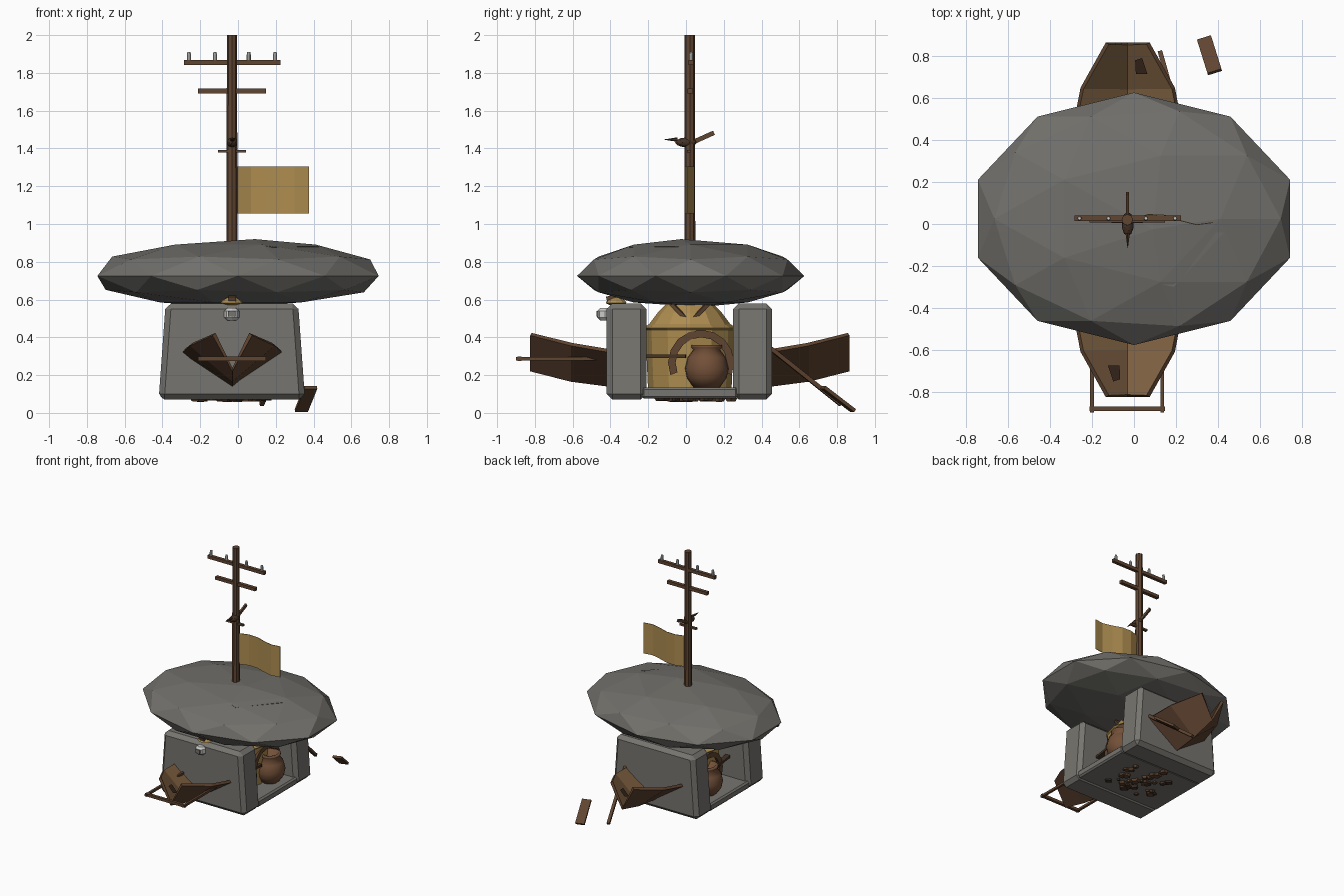
import bpy, bmesh, math, random
from mathutils import Vector, Matrix

cube = bpy.data.objects.get("Cube")
if cube:
    bpy.data.objects.remove(cube)
random.seed(4)
CX, CY = -0.03, 0.02


def material(name, rgb):
    m = bpy.data.materials.new(name)
    m.use_nodes = True
    m.diffuse_color = (*rgb, 1)
    bsdf = next(n for n in m.node_tree.nodes if n.type == "BSDF_PRINCIPLED")
    bsdf.inputs["Base Color"].default_value = (*rgb, 1)
    return m


ROOF = material("roof_stone", (0.165, 0.16, 0.145))
WALL = material("wall_stone", (0.185, 0.177, 0.16))
WOOD = material("brown_wood", (0.115, 0.058, 0.03))
DARK = material("dark_wood", (0.06, 0.032, 0.018))
PLANK = material("plank_tan", (0.24, 0.135, 0.06))
STRAW = material("straw_yellow", (0.42, 0.265, 0.08))
CLAY = material("clay", (0.17, 0.08, 0.04))
WHITE = material("pale_glass", (0.6, 0.6, 0.58))


def finish(name, bm, mat, smooth=False):
    me = bpy.data.meshes.new(name)
    bm.to_mesh(me)
    bm.free()
    me.materials.append(mat)
    for p in me.polygons:
        p.use_smooth = smooth
    ob = bpy.data.objects.new(name, me)
    bpy.context.collection.objects.link(ob)
    return ob


def block(name, x, y, z, mat, bevel=0, taper=1):
    """Box from ranges, top scaled along x by taper."""
    bm = bmesh.new()
    bmesh.ops.create_cube(bm, size=1)
    mid = [(r[0] + r[1]) / 2 for r in (x, y, z)]
    for v in bm.verts:
        k = taper if v.co.z > 0 else 1
        v.co = Vector((v.co.x * (x[1] - x[0]) * k, v.co.y * (y[1] - y[0]),
                       v.co.z * (z[1] - z[0]))) + Vector(mid)
    if bevel:
        bmesh.ops.bevel(bm, geom=bm.edges[:], offset=bevel, segments=1, affect="EDGES")
    return finish(name, bm, mat)


def beam(name, a, b, w, h, mat):
    """Plank from a to b."""
    a, b = Vector(a), Vector(b)
    d = (b - a).normalized()
    side = d.cross(Vector((0, 0, 1))).normalized()
    up = side.cross(d)
    rot = Matrix((side, d, up)).transposed().to_4x4()
    bm = bmesh.new()
    bmesh.ops.create_cube(bm, size=1)
    bm.transform(Matrix.Translation((a + b) / 2) @ rot @ Matrix.Diagonal((w, (b - a).length, h, 1)))
    return finish(name, bm, mat)


def lathe(name, profile, loc, sides, mat, smooth=False):
    """Closed solid of revolution from (radius, height) pairs."""
    bm = bmesh.new()
    rings = [[bm.verts.new((loc[0] + r * math.cos(math.tau * i / sides),
                            loc[1] + r * math.sin(math.tau * i / sides), loc[2] + z))
              for i in range(sides)] for r, z in profile]
    for lo, hi in zip(rings, rings[1:]):
        for i in range(sides):
            j = (i + 1) % sides
            bm.faces.new((lo[i], lo[j], hi[j], hi[i]))
    bm.faces.new(rings[0][::-1])
    bm.faces.new(rings[-1])
    return finish(name, bm, mat, smooth)


def sheet(name, verts, faces, mat):
    bm = bmesh.new()
    vs = [bm.verts.new(v) for v in verts]
    for f in faces:
        bm.faces.new([vs[i] for i in f])
    return finish(name, bm, mat)


# Faceted boulder roof
bm = bmesh.new()
bmesh.ops.create_icosphere(bm, subdivisions=2, radius=1)
for v in bm.verts:
    z = v.co.z
    drop = 0.015 * (1 - abs(z))
    v.co = Vector((v.co.x * 0.783, v.co.y * 0.602 + 0.025, 0.74 + z * 0.18 - drop))
    if abs(z) > 0.99:
        v.co.x += 0.09 * z
        v.co.y -= 0.05 * z
finish("boulder_roof", bm, ROOF)

# Slab lying in the top of the roof
slab = sheet("roof_slab", [(0.43, -0.04, 0.882), (0.19, -0.3, 0.877), (0.14, -0.29, 0.885),
                           (0.08, -0.05, 0.905)], [(3, 2, 1, 0)], ROOF)
slab.modifiers.new("thickness", "SOLIDIFY").thickness = 0.012

# Stone end walls and floor
block("front_wall", (-0.42, 0.355), (-0.42, -0.21), (0.07, 0.58), WALL, 0.03, 0.905)
block("back_wall", (-0.42, 0.355), (0.25, 0.455), (0.07, 0.58), WALL, 0.03, 0.905)
block("floor", (-0.41, 0.345), (-0.235, 0.275), (0.075, 0.135), WALL, 0.012)

# Straw hut between the walls
lathe("straw_hut", [(0.22, 0.1), (0.235, 0.44), (0.245, 0.45), (0.215, 0.47), (0.17, 0.53),
                    (0.1, 0.6), (0.05, 0.64)], (CX, CY, 0), 12, STRAW)

# Arch, clay pot and plank on each open side
for side, label in ((1, "left"), (-1, "right")):
    x = CX + side * 0.2
    pts = []
    n = 10
    for i in range(n + 1):
        a = math.pi * (1.12 - 1.24 * i / n)
        for r in (0.135, 0.175):
            pts.append((x, 0.08 + r * math.cos(a), 0.265 + r * math.sin(a)))
    arch = sheet(label + "_arch", pts, [(2 * i, 2 * i + 1, 2 * i + 3, 2 * i + 2) for i in range(n)], WOOD)
    mod = arch.modifiers.new("thickness", "SOLIDIFY")
    mod.thickness, mod.offset = 0.07, 0
    lathe(label + "_pot", [(0.07, 0), (0.105, 0.05), (0.115, 0.1), (0.1, 0.16), (0.07, 0.2),
                           (0.08, 0.21), (0.08, 0.225), (0.06, 0.225), (0.05, 0.19)],
          (CX + side * 0.24, 0.11, 0.135), 20, CLAY, True)
    beam(label + "_broken_plank", (x, -0.21, 0.3), (x + side * 0.03, 0.0, 0.3), 0.04, 0.018, DARK)
    for k in (-1, 1):
        beam(label + "_roof_strut", (CX + side * 0.17, CY + k * 0.02, 0.5),
             (CX + side * 0.13, CY + k * 0.12, 0.6), 0.02, 0.02, WOOD)

# V-shaped hull ends poking through the walls: (distance, half width, rim, keel)
stations = [(0.4, 0.27, 0.315, 0.135), (0.63, 0.225, 0.355, 0.165), (0.845, 0.105, 0.41, 0.22)]
for s, label in ((-1, "front"), (1, "back")):
    verts, faces = [], []
    for d, w, rim, keel in stations:
        y = CY + s * d
        verts += [(CX - w, y, rim), (CX, y, keel), (CX + w, y, rim)]
    for i in (0, 3):
        for k in (0, 1):
            f = (i + k, i + k + 1, i + k + 4, i + k + 3)
            faces.append(f if s < 0 else f[::-1])
    hull = sheet(label + "_hull", verts, faces, WOOD)
    hull.data.materials.append(PLANK)
    mod = hull.modifiers.new("thickness", "SOLIDIFY")
    mod.thickness, mod.offset, mod.material_offset = 0.022, -1, 1
    # Patch seen on both faces of the planking
    L0, K0, L1, K1 = (Vector(verts[i]) for i in ((3, 4, 6, 7) if s < 0 else (5, 4, 8, 7)))

    def on_hull(u, v):
        return L0.lerp(L1, u).lerp(K0.lerp(K1, u), v)
    corners = [on_hull(u, v) for u, v in ((0.35, 0.4), (0.7, 0.4), (0.65, 0.65), (0.35, 0.7))]
    nrm = (corners[1] - corners[0]).cross(corners[3] - corners[0]).normalized()
    if nrm.z < 0:
        nrm = -nrm
    for off, mat, part in ((0.024, DARK, "inner"), (-0.002, PLANK, "outer")):
        sheet(f"{label}_{part}_patch", [c + nrm * off for c in corners], [(0, 1, 2, 3)], mat)

# Handle frame on the front hull
for x in (-0.2, 0.135):
    beam("handle_side", (x, -0.4, 0.287), (x, -0.9, 0.287), 0.018, 0.018, WOOD)
beam("handle_bar", (-0.212, -0.882, 0.287), (0.147, -0.882, 0.287), 0.022, 0.022, WOOD)

# Leaning pole and loose plank at the back
beam("leaning_stick", (0.23, 0.45, 0.34), (0.125, 0.82, 0.045), 0.022, 0.022, WOOD)
beam("loose_plank", (0.385, 0.725, 0.135), (0.335, 0.885, 0.012), 0.07, 0.018, WOOD)

# Lamp under the roof edge
lathe("lamp_shade", [(0.035, 0), (0.058, 0.012), (0.05, 0.025), (0.025, 0.04)], (CX - 0.003, -0.37, 0.57), 10, STRAW)
beam("lamp_bracket", (CX, -0.34, 0.62), (CX, -0.42, 0.6), 0.04, 0.03, WOOD)
lathe("lamp_bulb", [(0.025, 0), (0.04, 0.015), (0.04, 0.05), (0.025, 0.065)], (CX - 0.003, -0.43, 0.49), 8, WHITE)
block("lamp_face", (CX - 0.023, CX + 0.017), (-0.473, -0.465), (0.51, 0.54), WALL)

# Mast with cross arms and insulators
lathe("mast", [(0.03, 0), (0.027, 1.5)], (CX - 0.002, CY, 0.5), 8, WOOD)
block("upper_arm", (-0.285, 0.225), (0.014, 0.04), (1.842, 1.868), WOOD)
block("lower_arm", (-0.212, 0.147), (0.008, 0.036), (1.692, 1.717), WOOD)
for x in (-0.26, -0.122, 0.057, 0.196):
    lathe("insulator", [(0.011, 0), (0.011, 0.03), (0.008, 0.044)], (x, 0.027, 1.866), 8, WHITE)

# Bird on its perch
block("perch", (-0.107, 0.042), (0.005, 0.025), (1.378, 1.393), WOOD)
bm = bmesh.new()
bmesh.ops.create_icosphere(bm, subdivisions=2, radius=1)
bm.transform(Matrix.Translation((CX, 0.0, 1.432)) @ Matrix.Diagonal((0.029, 0.058, 0.026, 1)))
finish("bird_body", bm, DARK)
bm = bmesh.new()
bmesh.ops.create_cone(bm, cap_ends=True, segments=6, radius1=0.012, radius2=0.001, depth=0.07)
bm.transform(Matrix.Translation((CX, -0.08, 1.447)) @ Matrix.Rotation(math.pi / 2, 4, "X"))
finish("bird_beak", bm, DARK)
beam("bird_tail", (CX, 0.03, 1.43), (CX, 0.148, 1.483), 0.014, 0.024, WOOD)
for k in (-0.012, 0.012):
    beam("bird_leg", (CX + k, 0.005, 1.42), (CX + k, 0.014, 1.39), 0.006, 0.006, DARK)

# Waving flag
cols = 6
flag = []
for i in range(cols):
    t = i / (cols - 1)
    y = CY + 0.026 * math.sin(t * math.tau * 0.9)
    flag += [(-0.008 + 0.384 * t, y, z) for z in (1.055, 1.305)]
flag = sheet("flag", flag, [(2 * i, 2 * i + 2, 2 * i + 3, 2 * i + 1) for i in range(cols - 1)], STRAW)
flag.modifiers.new("thickness", "SOLIDIFY").thickness = 0.004

# Ragged clods under the floor
for i in range(34):
    a, d = random.uniform(0, math.tau), 0.23 * math.sqrt(random.random())
    r = random.uniform(0.015, 0.045)
    lathe("clod", [(r * 0.7, 0), (r, 0.018)],
          (CX + d * math.cos(a), CY + d * math.sin(a), random.uniform(0.058, 0.066)),
          random.choice((4, 5, 6)), random.choice((WOOD, DARK)))
